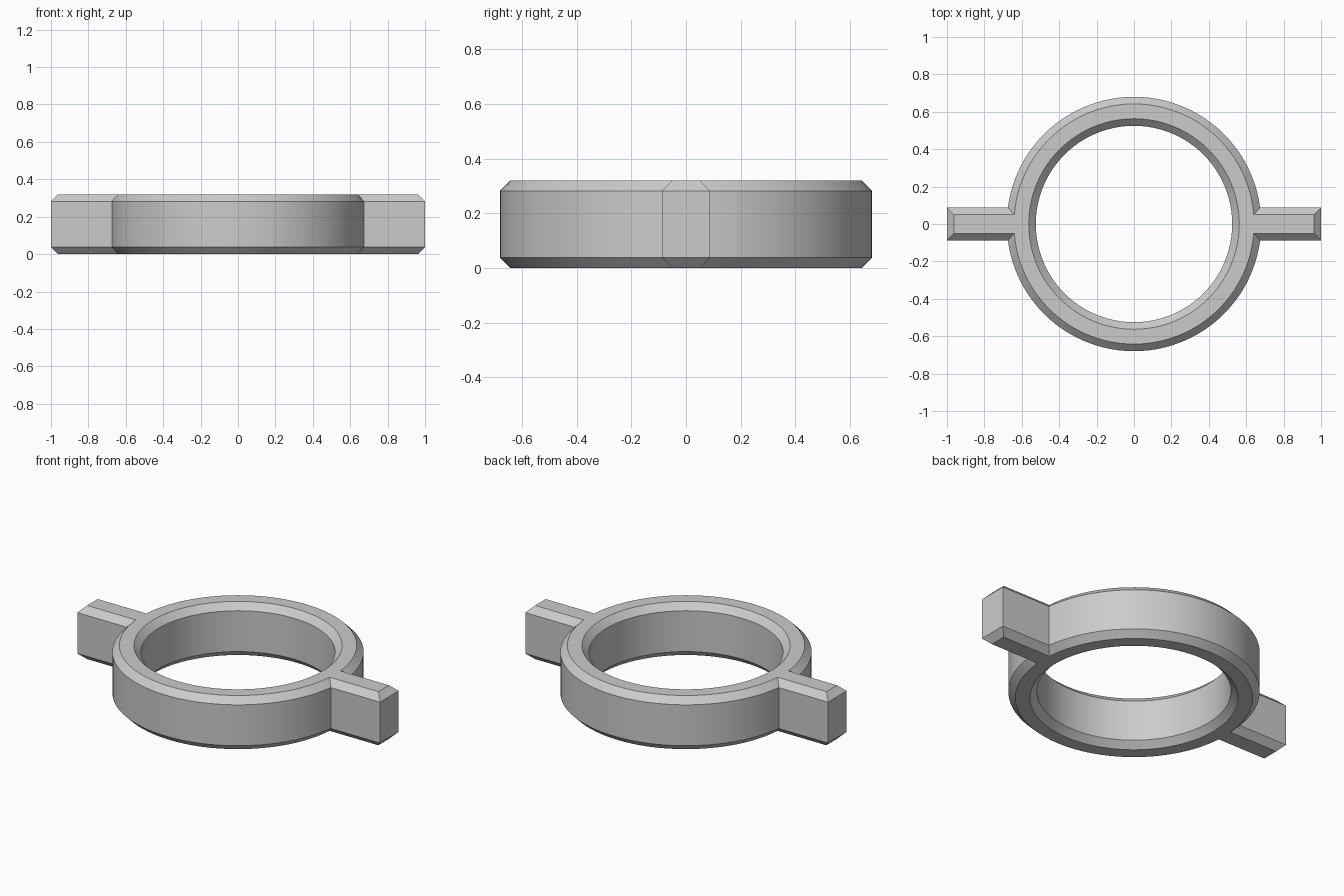
import bpy
import bmesh
from math import sin, cos, pi, asin

if "Cube" in bpy.data.objects:
    bpy.data.objects.remove(bpy.data.objects["Cube"], do_unlink=True)

HEIGHT, CHAMFER = 0.32, 0.038
OUTER, INNER = 0.68, 0.525
TAB_HALF, TAB_END = 0.088, 1.0
ARC_STEPS = 48


def outer_outline(inset):
    """Ring rim with a square tab on each side, offset inwards."""
    r, w, end = OUTER - inset, TAB_HALF - inset, TAB_END - inset
    root = asin(w / r)
    half = []
    for i in range(ARC_STEPS + 1):
        a = root + (pi - 2 * root) * i / ARC_STEPS
        half.append((r * cos(a), r * sin(a)))
    half += [(-end, w), (-end, -w)]
    return half + [(-x, -y) for x, y in half]


def bore_outline(inset):
    r, n = INNER + inset, 2 * ARC_STEPS
    return [(r * cos(2 * pi * i / n), r * sin(2 * pi * i / n)) for i in range(n)]


def loft(bm, outline):
    """Chamfered wall; returns the bottom and top edge loops."""
    levels = [(0, CHAMFER), (CHAMFER, 0), (HEIGHT - CHAMFER, 0), (HEIGHT, CHAMFER)]
    loops = [[bm.verts.new((x, y, z)) for x, y in outline(c)] for z, c in levels]
    for low, high in zip(loops, loops[1:]):
        for i in range(len(low)):
            j = (i + 1) % len(low)
            bm.faces.new((low[i], low[j], high[j], high[i]))
    return [[bm.edges.get((lp[i - 1], lp[i])) for i in range(len(lp))]
            for lp in (loops[0], loops[-1])]


# Ring with two tabs and a chamfered bore
bm = bmesh.new()
rim = loft(bm, outer_outline)
bore = loft(bm, bore_outline)
for rim_edges, bore_edges, up in zip(rim, bore, (-1, 1)):
    bmesh.ops.triangle_fill(bm, use_beauty=True, edges=rim_edges + bore_edges,
                            normal=(0, 0, up))
bmesh.ops.recalc_face_normals(bm, faces=bm.faces)
mesh = bpy.data.meshes.new("tabbed_ring")
bm.to_mesh(mesh)
bm.free()
ring = bpy.data.objects.new("tabbed_ring", mesh)
bpy.context.collection.objects.link(ring)

# Plain grey finish
grey = bpy.data.materials.new("light_grey")
grey.use_nodes = True
colour = (0.6, 0.6, 0.6, 1)
grey.diffuse_color = colour
grey.node_tree.nodes["Principled BSDF"].inputs["Base Color"].default_value = colour
mesh.materials.append(grey)

bpy.ops.object.select_all(action="DESELECT")
ring.select_set(True)
bpy.context.view_layer.objects.active = ring
bpy.ops.object.shade_smooth_by_angle(angle=pi / 6)
